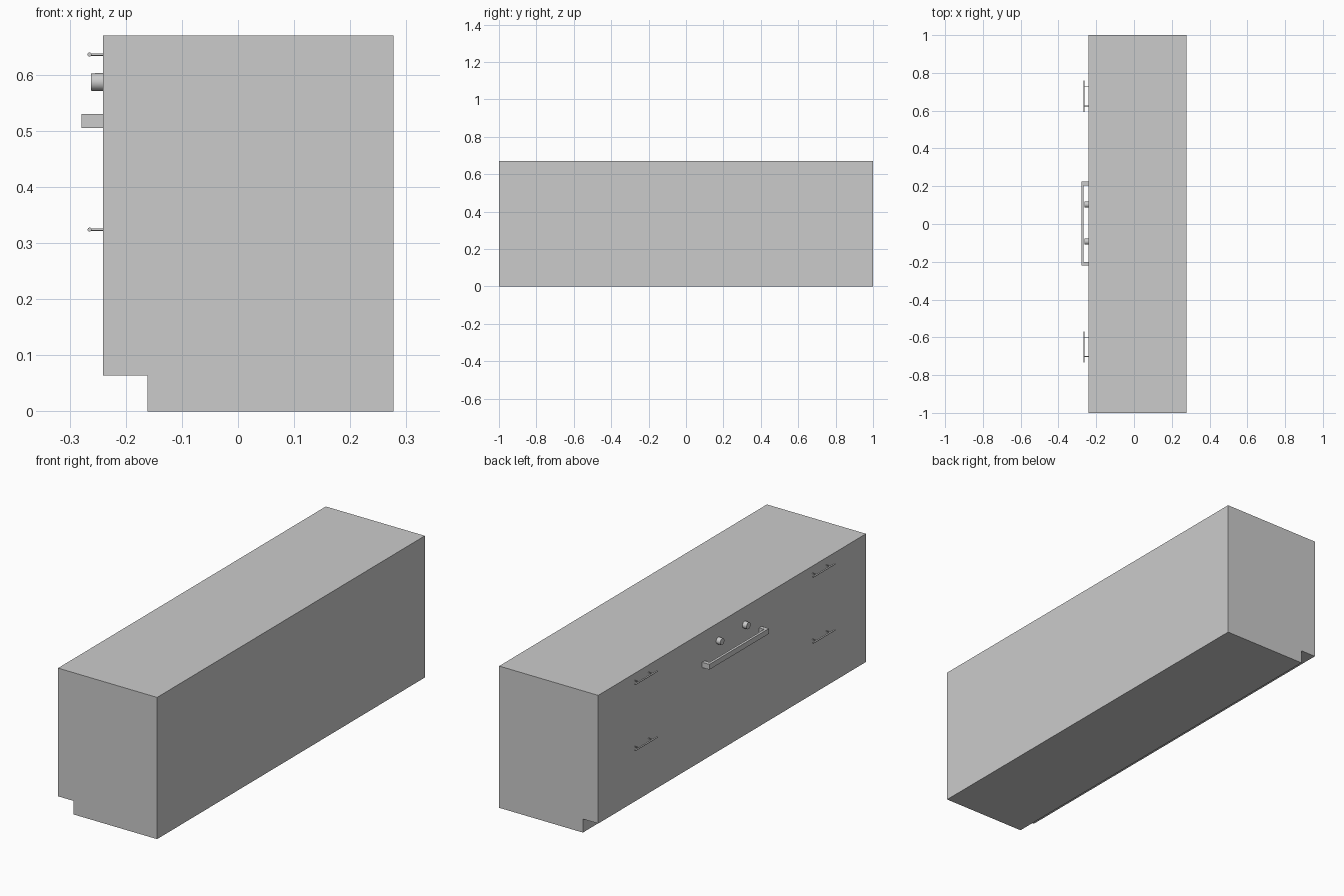
import bpy, bmesh, math
from mathutils import Matrix, Vector

if "Cube" in bpy.data.objects:
    bpy.data.objects.remove(bpy.data.objects["Cube"])

FRONT = -0.241  # x of the cabinet face that carries the handles


def finish(name, bm, smooth=False):
    bmesh.ops.recalc_face_normals(bm, faces=bm.faces)
    mesh = bpy.data.meshes.new(name)
    bm.to_mesh(mesh)
    bm.free()
    obj = bpy.data.objects.new(name, mesh)
    bpy.context.collection.objects.link(obj)
    if smooth:
        bpy.ops.object.select_all(action='DESELECT')
        obj.select_set(True)
        bpy.context.view_layer.objects.active = obj
        bpy.ops.object.shade_smooth_by_angle(angle=math.radians(35))
    return obj


def prism(name, profile, axis, start, end):
    """Extrude a closed 2D profile (x, other) along 'y' or 'z'."""
    bm = bmesh.new()
    place = (lambda a, b: (a, start, b)) if axis == 'y' else (lambda a, b: (a, b, start))
    face = bm.faces.new([bm.verts.new(place(a, b)) for a, b in profile])
    ext = bmesh.ops.extrude_face_region(bm, geom=[face])
    move = Vector((0, end - start, 0)) if axis == 'y' else Vector((0, 0, end - start))
    bmesh.ops.translate(bm, vec=move, verts=[v for v in ext['geom'] if isinstance(v, bmesh.types.BMVert)])
    return finish(name, bm)


def rod(bm, p, q, r1, r2, sides):
    """Capped cylinder or cone between two points."""
    p, q = Vector(p), Vector(q)
    turn = (q - p).to_track_quat('Z', 'Y').to_matrix().to_4x4()
    bmesh.ops.create_cone(bm, cap_ends=True, segments=sides, radius1=r1, radius2=r2,
                          depth=(q - p).length, matrix=Matrix.Translation((p + q) / 2) @ turn)


# Cabinet body with recessed toe kick
prism("cabinet_body", [(FRONT, 0.064), (-0.161, 0.064), (-0.161, 0), (0.277, 0),
                       (0.277, 0.67), (FRONT, 0.67)], 'y', -1, 1)

# Square U-shaped oven handle
y0, y1, leg, bar_x = -0.221, 0.224, 0.019, -0.267
prism("oven_handle", [(FRONT, y0), (-0.279, y0), (-0.279, y1), (FRONT, y1),
                      (FRONT, y1 - leg), (bar_x, y1 - leg), (bar_x, y0 + leg), (FRONT, y0 + leg)],
      'z', 0.505, 0.53)

# Control knobs
for i, y in enumerate((-0.093, 0.103)):
    bm = bmesh.new()
    rod(bm, (FRONT, y, 0.587), (-0.262, y, 0.587), 0.016, 0.0155, 32)
    finish(f"knob_{i + 1}", bm, True)

# Bar pulls: a round bar on two posts
for side, y in (("left", 0.676), ("right", -0.651)):
    for level, z in (("upper", 0.636), ("lower", 0.324)):
        bm = bmesh.new()
        rod(bm, (-0.2645, y - 0.083, z), (-0.2645, y + 0.083, z), 0.0036, 0.0036, 16)
        for s in (-1, 1):
            rod(bm, (FRONT, y + s * 0.051, z), (-0.2645, y + s * 0.051, z), 0.0022, 0.0022, 12)
        finish(f"{level}_{side}_pull", bm, True)
